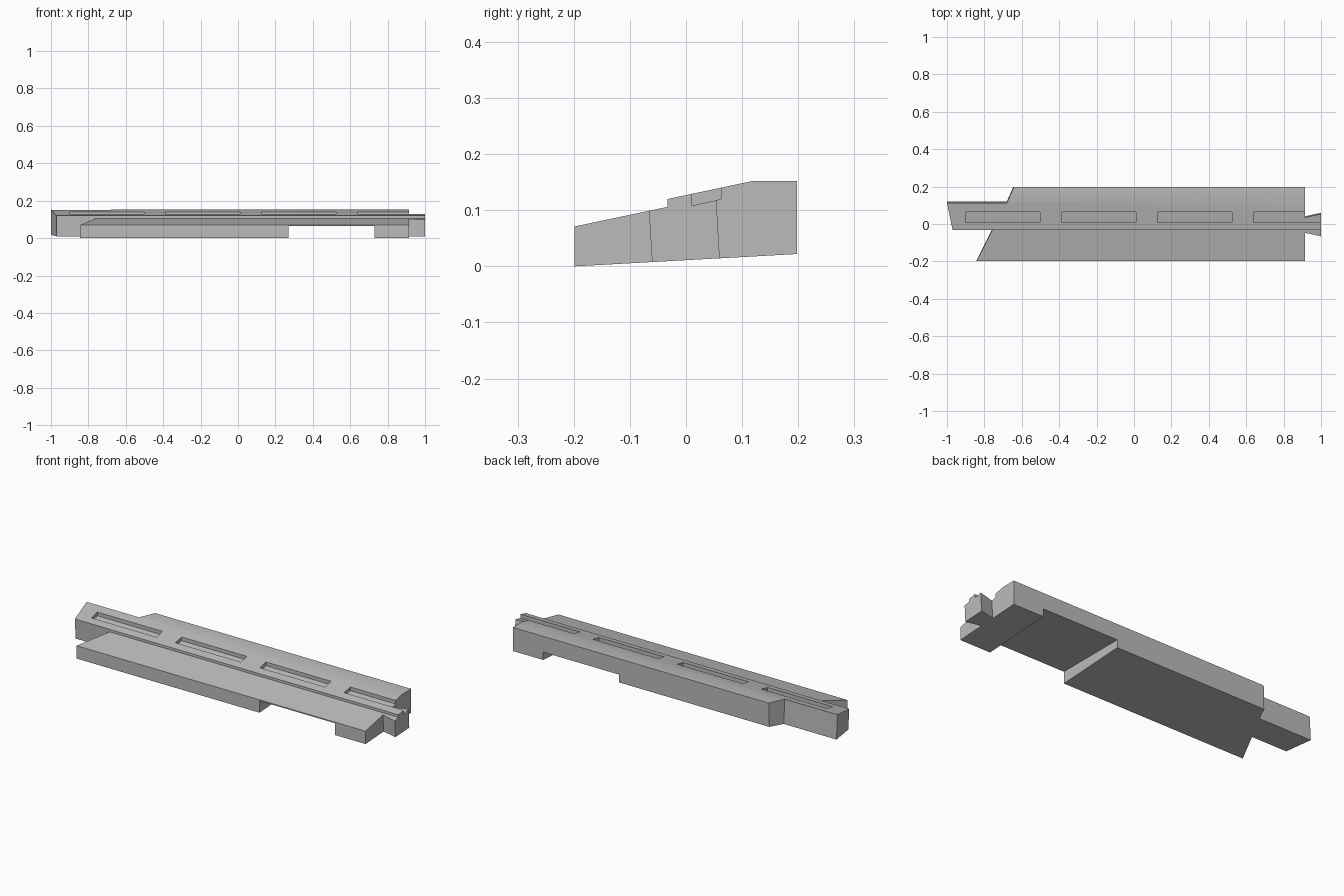
import bpy, bmesh, math
from mathutils import Vector

cube = bpy.data.objects.get("Cube")
if cube:
    bpy.data.objects.remove(cube, do_unlink=True)

grey = bpy.data.materials.new("plain_grey")
grey.use_nodes = True
colour = (0.5, 0.5, 0.5, 1)
grey.diffuse_color = colour
grey.node_tree.nodes["Principled BSDF"].inputs["Base Color"].default_value = colour


def prism(name, points, sweep):
    """Closed solid: a planar outline swept along a vector."""
    bm = bmesh.new()
    face = bm.faces.new([bm.verts.new(p) for p in points])
    grown = bmesh.ops.extrude_face_region(bm, geom=[face])["geom"]
    moved = [g for g in grown if isinstance(g, bmesh.types.BMVert)]
    bmesh.ops.translate(bm, verts=moved, vec=Vector(sweep))
    bmesh.ops.recalc_face_normals(bm, faces=bm.faces)
    mesh = bpy.data.meshes.new(name)
    bm.to_mesh(mesh)
    bm.free()
    mesh.materials.append(grey)
    obj = bpy.data.objects.new(name, mesh)
    bpy.context.collection.objects.link(obj)
    return obj


def carve(target, cutter, operation="DIFFERENCE"):
    cutter.hide_render = True
    mod = target.modifiers.new(cutter.name, "BOOLEAN")
    mod.operation, mod.solver, mod.object = operation, "EXACT", cutter
    bpy.context.view_layer.objects.active = target
    bpy.ops.object.modifier_apply(modifier=mod.name)
    bpy.data.objects.remove(cutter, do_unlink=True)


# Rail: sloping, stepped cross-section swept along its length
section = [(-0.199, 0), (-0.199, 0.071), (-0.033, 0.106), (-0.033, 0.12),
           (0.118, 0.152), (0.198, 0.152), (0.198, 0.022)]
rail = prism("rail_body", [(-1.1, y, z) for y, z in section], (2.2, 0, 0))

# Plan outline: left arm, mitred shoulders and dovetail tenon, leaning slightly
plan = [(-0.87, -0.25), (-0.757, -0.025), (-0.97, -0.025), (-1, 0.122),
        (-0.68, 0.122), (-0.623, 0.25), (0.915, 0.25), (0.915, 0.042),
        (1, 0.061), (1, -0.06), (0.915, -0.041), (0.915, -0.25)]
lean = 0.06
outline = prism("plan_outline", [(x, y + 0.05 * lean, -0.05) for x, y in plan],
                (0, -0.25 * lean, 0.25))
carve(rail, outline, "INTERSECT")

# Notch through the underside
notch = [(0.27, -0.1), (0.27, 0.065), (0.73, 0.065), (0.73, -0.1)]
carve(rail, prism("underside_notch", [(x, -0.3, z) for x, z in notch], (0, 0.6, 0)))

# Four shallow slots in the sloping top, the last open at the tenon
slot = [(0.01, 0.108), (0.063, 0.12), (0.063, 0.2), (0.01, 0.2)]
for i in range(4):
    start = -0.9 + 0.513 * i
    carve(rail, prism("top_slot", [(start, y, z) for y, z in slot], (0.397, 0, 0)))

bpy.ops.object.select_all(action="DESELECT")
rail.select_set(True)
bpy.context.view_layer.objects.active = rail
bpy.ops.object.shade_smooth_by_angle(angle=math.radians(30))
